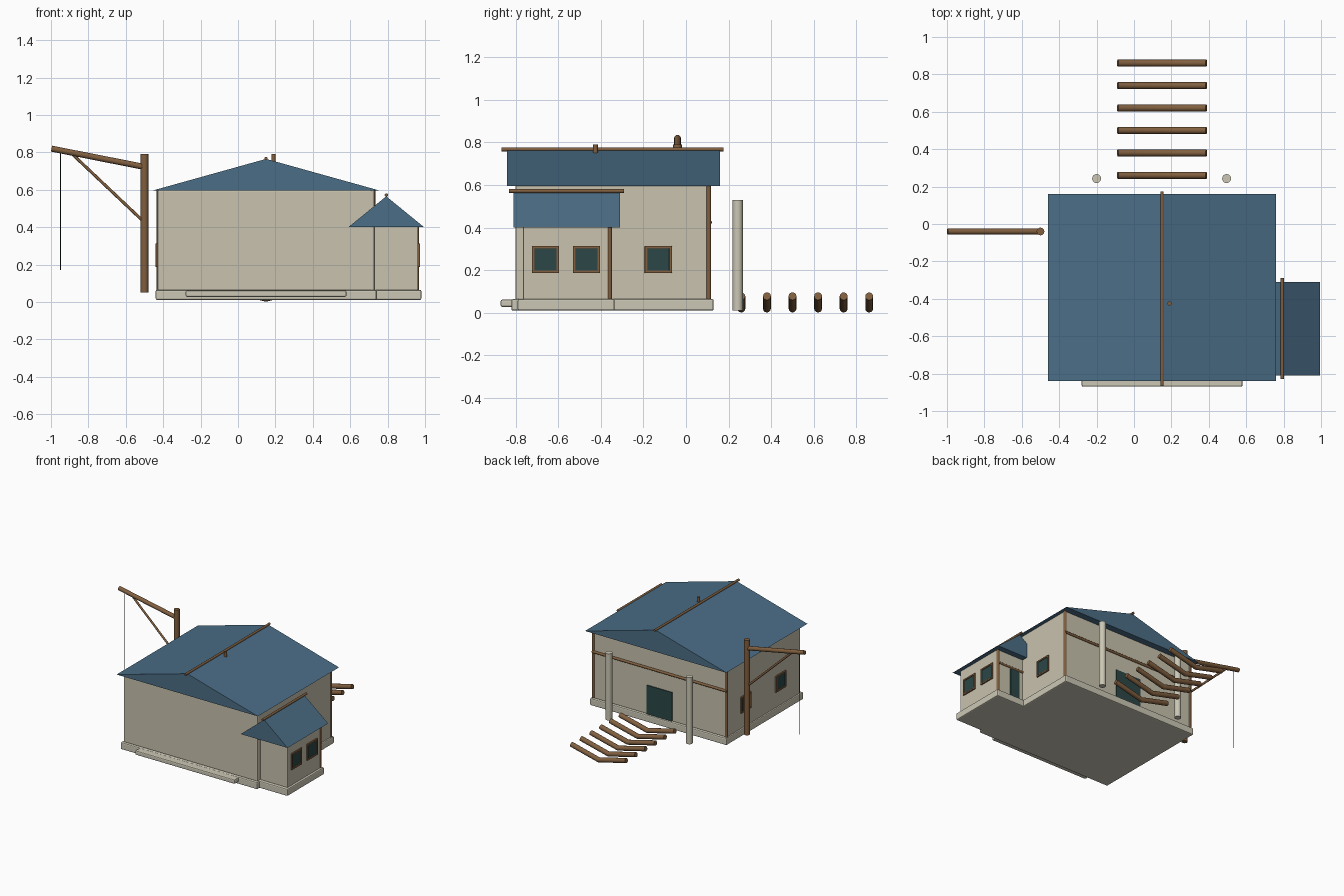
import bpy, bmesh, math
from mathutils import Vector

cube = bpy.data.objects.get("Cube")
if cube:
    bpy.data.objects.remove(cube, do_unlink=True)


def material(name, rgb):
    m = bpy.data.materials.new(name)
    m.use_nodes = True
    m.diffuse_color = (*rgb, 1)
    m.node_tree.nodes["Principled BSDF"].inputs["Base Color"].default_value = (*rgb, 1)
    return m


CREAM = material("cream plaster", (0.58, 0.54, 0.42))
STONE = material("pale stone", (0.60, 0.57, 0.46))
BLUE = material("blue roofing", (0.07, 0.155, 0.24))
WOOD = material("brown wood", (0.22, 0.115, 0.05))
GLASS = material("dark teal", (0.025, 0.062, 0.062))
ROPE = material("dark rope", (0.02, 0.035, 0.035))


def finish(name, bm, mat):
    bmesh.ops.recalc_face_normals(bm, faces=bm.faces)
    me = bpy.data.meshes.new(name)
    bm.to_mesh(me)
    bm.free()
    me.materials.append(mat)
    ob = bpy.data.objects.new(name, me)
    bpy.context.collection.objects.link(ob)
    return ob


def box(name, x, y, z, mat, bevel=0.0):
    """Box given by its (min, max) range on each axis."""
    bm = bmesh.new()
    bmesh.ops.create_cube(bm, size=1)
    for v in bm.verts:
        v.co = [r[0] + (c + 0.5) * (r[1] - r[0]) for r, c in zip((x, y, z), v.co)]
    ob = finish(name, bm, mat)
    if bevel:
        mod = ob.modifiers.new("soft edges", "BEVEL")
        mod.width = bevel
        mod.segments = 2
    return ob


def pole(name, path, radius, mat, sides=12):
    """Round pole swept along a list of points, mitred at the bends."""
    pts = [Vector(p) for p in path]
    bm = bmesh.new()
    rings = []
    for i, p in enumerate(pts):
        d_in = (p - pts[max(i - 1, 0)]).normalized()
        d_out = (pts[min(i + 1, len(pts) - 1)] - p).normalized()
        q = (d_in + d_out).to_track_quat("Z", "Y")
        rings.append([bm.verts.new(p + q @ Vector((radius * math.cos(a), radius * math.sin(a), 0)))
                      for a in (math.tau * k / sides for k in range(sides))])
    for a, b in zip(rings, rings[1:]):
        for k in range(sides):
            j = (k + 1) % sides
            bm.faces.new((a[k], a[j], b[j], b[k]))
    bm.faces.new(rings[0])
    bm.faces.new(rings[-1])
    for f in bm.faces:
        f.smooth = len(f.verts) == 4
    for e in bm.edges:
        e.smooth = all(f.smooth for f in e.link_faces)
    return finish(name, bm, mat)


def gable_roof(name, x, y, eave, peak):
    bm = bmesh.new()
    mid = sum(x) / 2
    ends = [[bm.verts.new(c) for c in ((x[0], v, eave), (x[1], v, eave), (mid, v, peak))] for v in y]
    for end in ends:
        bm.faces.new(end)
    for i in range(3):
        j = (i + 1) % 3
        bm.faces.new((ends[0][i], ends[0][j], ends[1][j], ends[1][i]))
    return finish(name, bm, BLUE)


def side_window(name, wall_x, out, y, z=0.25):
    """Framed window on a side wall; out is the sign of the wall's direction."""
    def span(a, b):
        return sorted((wall_x + out * a, wall_x + out * b))
    half, rim = 0.064, 0.013
    box(name + "_glass", span(-0.01, 0.004), (y - half + rim, y + half - rim),
        (z - half + rim, z + half - rim), GLASS)
    for s in (-1, 1):
        near, far = sorted((s * (half - rim), s * half))
        box(name + "_frame_side", span(-0.01, 0.01), (y + near, y + far), (z - half, z + half), WOOD, 0.003)
        box(name + "_frame_rail", span(-0.01, 0.01), (y - half, y + half), (z + near, z + far), WOOD, 0.003)


# Foundations and front step
box("main_foundation", (-0.44, 0.74), (-0.82, 0.13), (0.01, 0.065), STONE, 0.008)
box("annex_foundation", (0.70, 0.98), (-0.79, -0.335), (0.01, 0.065), STONE, 0.008)
box("front_step", (-0.28, 0.58), (-0.87, -0.80), (0.028, 0.062), STONE, 0.008)

# Walls
box("main_walls", (-0.43, 0.73), (-0.80, 0.11), (0.06, 0.60), CREAM, 0.008)
box("annex_walls", (0.70, 0.963), (-0.765, -0.355), (0.06, 0.41), CREAM, 0.006)
pole("front_corner_trim", [(0.718, -0.789, 0.06), (0.718, -0.789, 0.595)], 0.012, CREAM)

# Roofs with ridge poles
gable_roof("main_roof", (-0.46, 0.76), (-0.84, 0.16), 0.595, 0.765)
gable_roof("annex_roof", (0.59, 0.995), (-0.81, -0.31), 0.40, 0.565)
pole("main_ridge_pole", [(0.15, -0.865, 0.767), (0.15, 0.175, 0.767)], 0.009, WOOD)
pole("annex_ridge_pole", [(0.793, -0.83, 0.572), (0.793, -0.29, 0.572)], 0.009, WOOD)
pole("roof_peg", [(0.19, -0.425, 0.74), (0.19, -0.425, 0.79)], 0.011, WOOD)

# Timber posts and beams on the back walls
for px in (-0.425, 0.725):
    pole("back_corner_post", [(px, 0.107, 0.065), (px, 0.107, 0.6)], 0.011, WOOD)
pole("annex_corner_post", [(0.957, -0.358, 0.065), (0.957, -0.358, 0.405)], 0.011, WOOD)
pole("back_beam", [(-0.43, 0.112, 0.425), (0.73, 0.112, 0.425)], 0.010, WOOD)
pole("annex_beam", [(0.73, -0.356, 0.30), (0.96, -0.356, 0.30)], 0.009, WOOD)

# Doors
box("back_door", (0.04, 0.26), (0.10, 0.117), (0.065, 0.29), GLASS)
box("annex_door", (0.765, 0.845), (-0.365, -0.349), (0.065, 0.285), GLASS)

# Windows
side_window("main_window", 0.73, 1, -0.13)
for wy in (-0.66, -0.467):
    side_window("annex_window", 0.963, 1, wy)
for wy in (-0.55, -0.12):
    side_window("west_window", -0.43, -1, wy)

# Hoist with boom, brace and hanging rope
HY = -0.04
pole("hoist_post", [(-0.50, HY, 0.05), (-0.50, HY, 0.79)], 0.021, WOOD)
pole("hoist_boom", [(-0.50, HY, 0.722), (-0.997, HY, 0.82)], 0.016, WOOD)
pole("hoist_brace", [(-0.51, HY, 0.435), (-0.88, HY, 0.785)], 0.008, WOOD)
pole("hoist_rope", [(-0.95, HY, 0.17), (-0.95, HY, 0.81)], 0.003, ROPE, 6)

# Free-standing columns behind the house
for cx in (-0.20, 0.495):
    pole("back_column", [(cx, 0.243, 0.01), (cx, 0.243, 0.53)], 0.024, STONE, 16)

# Row of bent logs
for i in range(6):
    ly = 0.26 + 0.12 * i
    pole("bent_log", [(-0.087, ly, 0.078), (0.15, ly, 0.02), (0.387, ly, 0.078)], 0.0185, WOOD)
